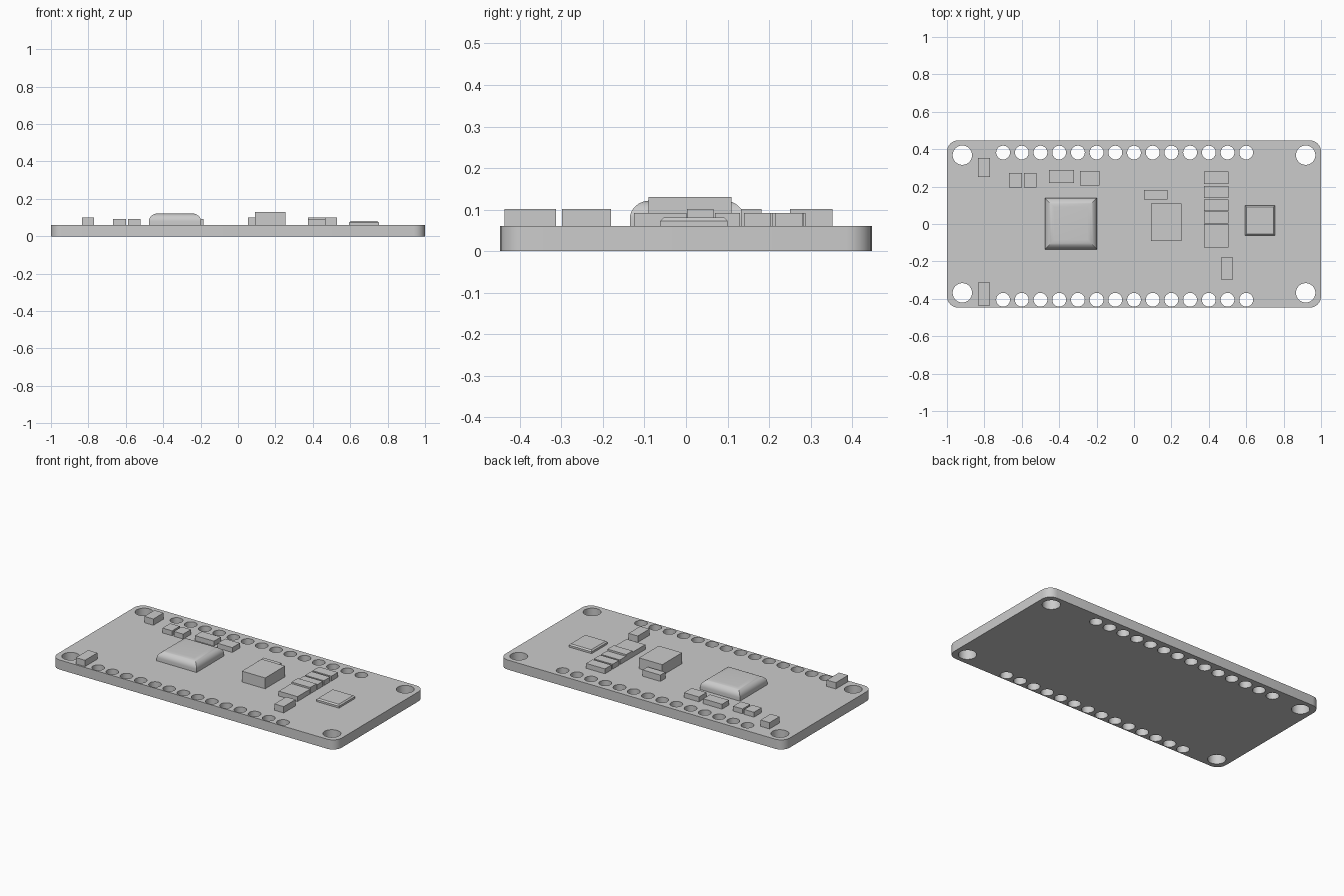
import bpy
import bmesh
from math import sin, cos, pi, radians

cube = bpy.data.objects.get("Cube")
if cube:
    bpy.data.objects.remove(cube, do_unlink=True)

TOP = 0.061  # upper surface of the board

grey = bpy.data.materials.new("plain grey")
grey.use_nodes = True
colour = (0.6, 0.6, 0.6, 1)
grey.diffuse_color = colour
grey.node_tree.nodes["Principled BSDF"].inputs["Base Color"].default_value = colour


def finish(name, bm, smooth=False):
    mesh = bpy.data.meshes.new(name)
    bmesh.ops.recalc_face_normals(bm, faces=bm.faces)
    bm.to_mesh(mesh)
    bm.free()
    mesh.materials.append(grey)
    obj = bpy.data.objects.new(name, mesh)
    bpy.context.collection.objects.link(obj)
    if smooth:
        bpy.ops.object.select_all(action='DESELECT')
        obj.select_set(True)
        bpy.context.view_layer.objects.active = obj
        bpy.ops.object.shade_smooth_by_angle(angle=radians(30))
    return obj


def arc(cx, cy, r, start, sweep, steps):
    return [(cx + r * cos(start + sweep * i / steps), cy + r * sin(start + sweep * i / steps))
            for i in range(steps + 1)]


def package(name, x0, x1, y0, y1, profile, smooth=False):
    """Stack rectangles, each given as (inset, height), into a closed solid."""
    bm = bmesh.new()
    rings = []
    for d, z in profile:
        corners = ((x0 + d, y0 + d), (x1 - d, y0 + d), (x1 - d, y1 - d), (x0 + d, y1 - d))
        rings.append([bm.verts.new((x, y, z)) for x, y in corners])
    for a, b in zip(rings, rings[1:]):
        for i in range(4):
            j = (i + 1) % 4
            bm.faces.new((a[i], a[j], b[j], b[i]))
    bm.faces.new(rings[0])
    bm.faces.new(rings[-1])
    return finish(name, bm, smooth)


# Board: rounded outline with drilled holes, filled and extruded as a curve
HX, HY, R = 1.0, 0.447, 0.06
outline = []
for k, (sx, sy) in enumerate(((1, 1), (-1, 1), (-1, -1), (1, -1))):
    outline += arc(sx * (HX - R), sy * (HY - R), R, k * pi / 2, pi / 2, 6)
loops = [outline]
for sx in (-1, 1):
    for sy in (-1, 1):
        loops.append(arc(sx * 0.918, sy * 0.368, 0.052, 0, 2 * pi, 24)[:-1])
for i in range(14):
    for y in (0.382, -0.405):
        loops.append(arc(-0.7 + 0.1 * i, y, 0.037, 0, 2 * pi, 24)[:-1])

curve = bpy.data.curves.new("board_outline", 'CURVE')
curve.dimensions = '2D'
curve.fill_mode = 'BOTH'
curve.extrude = TOP / 2
for loop in loops:
    spline = curve.splines.new('POLY')
    spline.points.add(len(loop) - 1)
    for point, (x, y) in zip(spline.points, loop):
        point.co = (x, y, 0, 1)
    spline.use_cyclic_u = True
helper = bpy.data.objects.new("board_outline", curve)
bpy.context.collection.objects.link(helper)
bpy.context.view_layer.update()
evaluated = helper.evaluated_get(bpy.context.evaluated_depsgraph_get())
bm = bmesh.new()
bm.from_mesh(evaluated.to_mesh())
evaluated.to_mesh_clear()
bpy.data.objects.remove(helper, do_unlink=True)
bmesh.ops.remove_doubles(bm, verts=bm.verts, dist=0.0001)
bmesh.ops.translate(bm, verts=bm.verts, vec=(0, 0, TOP / 2))
finish("circuit_board", bm, True)

# Large chip with rounded upper edges
rounded = [(0, TOP)] + [(0.05 * (1 - cos(t * pi / 16)), 0.08 + 0.042 * sin(t * pi / 16))
                        for t in range(9)]
package("large_rounded_chip", -0.477, -0.197, -0.135, 0.14, rounded, True)

# Thin chip with a narrow chamfer
package("thin_chip", 0.594, 0.754, -0.062, 0.1,
        [(0, TOP), (0, 0.073), (0.008, 0.081)])

# Plain block components: x range, y range, height of top
blocks = {
    "tall_block": (0.09, 0.254, -0.09, 0.11, 0.13),
    "side_block": (0.053, 0.178, 0.132, 0.182, 0.101),
    "rear_end_block": (-0.834, -0.77, 0.25, 0.352, 0.101),
    "front_end_block": (-0.834, -0.77, -0.437, -0.313, 0.101),
    "front_small_block": (0.465, 0.53, -0.298, -0.18, 0.101),
    "twin_block_left": (-0.588, -0.522, 0.195, 0.272, 0.092),
    "twin_block_right": (-0.668, -0.6, 0.195, 0.272, 0.092),
    "wide_block": (-0.455, -0.322, 0.218, 0.288, 0.092),
    "short_block": (-0.289, -0.185, 0.207, 0.283, 0.092),
}
rows = ((0.215, 0.28, 0.092), (0.14, 0.203, 0.092), (0.07, 0.13, 0.092),
        (0.003, 0.066, 0.101), (-0.125, 0.001, 0.092))
for i, (y0, y1, z) in enumerate(rows):
    blocks["row_block_%d" % (i + 1)] = (0.374, 0.506, y0, y1, z)
for name, (x0, x1, y0, y1, z) in blocks.items():
    package(name, x0, x1, y0, y1, [(0, TOP), (0, z)])
